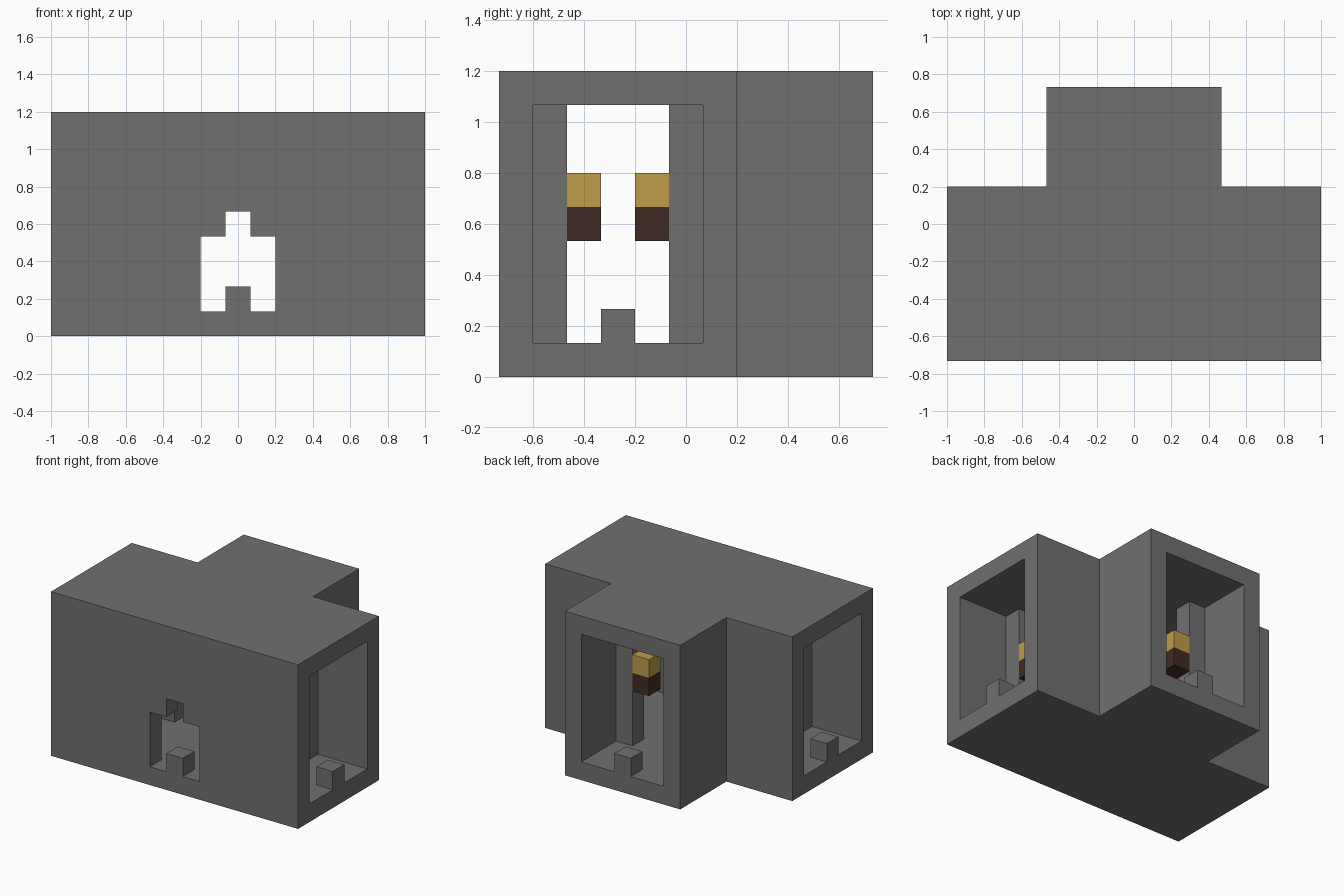
import bpy
import bmesh
from mathutils import Vector

U = 2 / 15  # one block of the building

cube = bpy.data.objects.get("Cube")
if cube:
    bpy.data.objects.remove(cube, do_unlink=True)


def material(name, rgb):
    mat = bpy.data.materials.new(name)
    mat.use_nodes = True
    mat.diffuse_color = (*rgb, 1)
    bsdf = mat.node_tree.nodes["Principled BSDF"]
    bsdf.inputs["Base Color"].default_value = (*rgb, 1)
    bsdf.inputs["Roughness"].default_value = 0.9
    return mat


STONE = material("stone grey", (0.163, 0.160, 0.166))
WOOD = material("dark brown wood", (0.051, 0.024, 0.017))
FLAME = material("golden flame", (0.52, 0.335, 0.064))


def prism(name, outline, direction, mat):
    """Extrude a closed outline, given in blocks, along a direction."""
    bm = bmesh.new()
    face = bm.faces.new([bm.verts.new(Vector(p) * U) for p in outline])
    geom = bmesh.ops.extrude_face_region(bm, geom=[face])["geom"]
    new_verts = [g for g in geom if isinstance(g, bmesh.types.BMVert)]
    bmesh.ops.translate(bm, verts=new_verts, vec=Vector(direction) * U)
    bmesh.ops.recalc_face_normals(bm, faces=bm.faces)
    mesh = bpy.data.meshes.new(name)
    bm.to_mesh(mesh)
    bm.free()
    mesh.materials.append(mat)
    obj = bpy.data.objects.new(name, mesh)
    bpy.context.collection.objects.link(obj)
    return obj


def block(name, x, y, z, mat, height=1):
    """A one-block-square box centred on x, y with its base at z."""
    h = 0.5
    base = [(x - h, y - h, z), (x + h, y - h, z), (x + h, y + h, z), (x - h, y + h, z)]
    return prism(name, base, (0, 0, height), mat)


def mirrored(half):
    """Complete a right-hand outline with its mirror image."""
    return half + [(-x, y, z) for x, y, z in reversed(half)]


def tee(name, z, height, side, front, inner, stem, back):
    half = [(side, front, z), (side, inner, z), (stem, inner, z), (stem, back, z)]
    return prism(name, mirrored(half), (0, 0, height), STONE)


def carve(target, cutter):
    cutter.hide_render = True
    mod = target.modifiers.new("carve", "BOOLEAN")
    mod.operation = "DIFFERENCE"
    mod.solver = "EXACT"
    mod.object = cutter
    bpy.context.view_layer.objects.active = target
    bpy.ops.object.modifier_apply(modifier=mod.name)
    bpy.data.objects.remove(cutter, do_unlink=True)


# Hollow T-shaped building, open at both sides and the back
shell = tee("building_shell", 0, 9, 7.5, -5.5, 1.5, 3.5, 5.5)
carve(shell, tee("corridor_cutter", 1, 7, 8, -4.5, 0.5, 2.5, 6))

# Stepped doorway in the front wall
door = [(1.5, -6, 1), (1.5, -6, 4), (0.5, -6, 4), (0.5, -6, 5)]
carve(shell, prism("doorway_cutter", mirrored(door), (0, 2, 0), STONE))

# Small block on each threshold
block("front_sill", 0, -5, 1, STONE)
block("back_sill", 0, 5, 1, STONE)


def torch(name, x, y):
    block(name + "_handle", x, y, 4, WOOD)
    block(name + "_flame", x, y, 5, FLAME)


# Pillars with torches in the three corridors
for side, s in (("left", 1), ("right", -1)):
    block(side + "_sill", 7 * s, -2, 1, STONE)
    for place, d in (("front", -1), ("rear", 1)):
        block(f"{side}_{place}_pillar", 4 * s, -2 + 2 * d, 1, STONE, 7)
        torch(f"{side}_{place}_torch", 4 * s, -2 + d)
    block(side + "_back_pillar", 2 * s, 2, 1, STONE, 7)
    torch(side + "_back_torch", s, 2)
